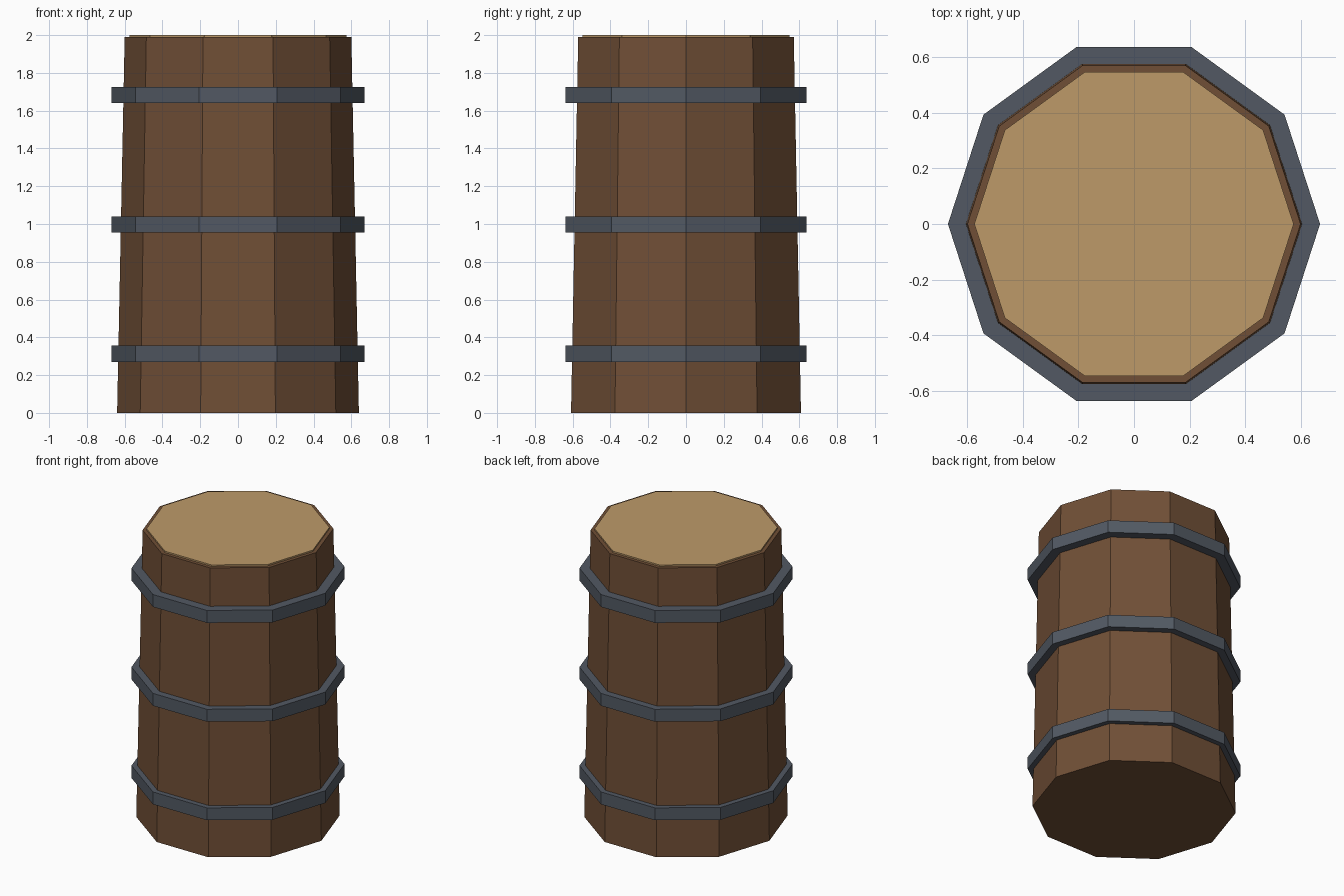
import bpy, bmesh, math

if "Cube" in bpy.data.objects:
    bpy.data.objects.remove(bpy.data.objects["Cube"])

SIDES = 10


def srgb(h):
    out = []
    for i in (0, 2, 4):
        c = int(h[i:i + 2], 16) / 255
        out.append(c / 12.92 if c <= 0.04045 else ((c + 0.055) / 1.055) ** 2.4)
    return (*out, 1.0)


def material(name, h):
    m = bpy.data.materials.new(name)
    m.diffuse_color = srgb(h)
    m.use_nodes = True
    m.node_tree.nodes["Principled BSDF"].inputs["Base Color"].default_value = m.diffuse_color
    return m


def prism(name, profile, mat):
    """Ten-sided solid through (radius, z) rings, with a corner on +x."""
    bm = bmesh.new()
    rings = [[bm.verts.new((r * math.cos(math.tau * i / SIDES),
                            r * math.sin(math.tau * i / SIDES), z))
              for i in range(SIDES)] for r, z in profile]
    for a, b in zip(rings, rings[1:]):
        for i in range(SIDES):
            j = (i + 1) % SIDES
            bm.faces.new((a[i], a[j], b[j], b[i]))
    bm.faces.new(rings[0][::-1])
    bm.faces.new(rings[-1])
    mesh = bpy.data.meshes.new(name)
    bm.to_mesh(mesh)
    bm.free()
    mesh.materials.append(mat)
    ob = bpy.data.objects.new(name, mesh)
    bpy.context.collection.objects.link(ob)
    return ob


wood = material("brown_wood", "704F36")
lid_wood = material("light_wood", "BE9A69")
iron = material("grey_iron", "525963")

# Tapered barrel body
prism("barrel_body", [(0.64, 0), (0.60, 1.99)], wood)

# Thin lid, slightly inset from the rim
prism("barrel_lid", [(0.575, 1.97), (0.575, 2.0)], lid_wood)

# Three iron hoops
for label, z in (("lower", 0.313), ("middle", 0.997), ("upper", 1.683)):
    prism(label + "_hoop", [(0.67, z - 0.043), (0.67, z + 0.043)], iron)
